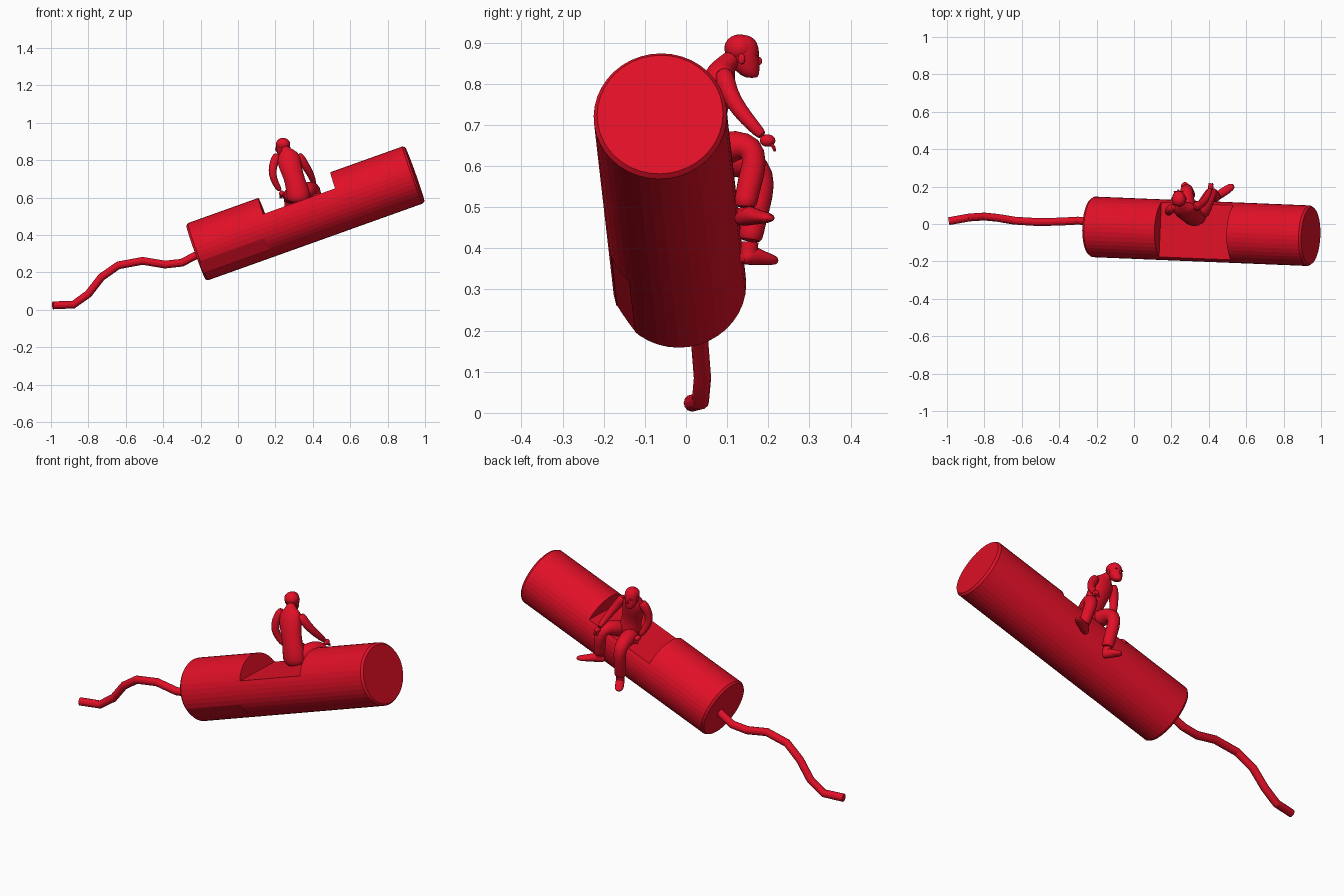
import bpy, bmesh, math
from mathutils import Vector, Matrix

if "Cube" in bpy.data.objects:
    bpy.data.objects.remove(bpy.data.objects["Cube"])

red = bpy.data.materials.new("red")
red.diffuse_color = (0.75, 0.005, 0.02, 1)
red.use_nodes = True
red.node_tree.nodes["Principled BSDF"].inputs["Base Color"].default_value = red.diffuse_color


def make(name, bm, levels=0, smooth=None):
    bmesh.ops.recalc_face_normals(bm, faces=bm.faces[:])
    me = bpy.data.meshes.new(name)
    bm.to_mesh(me)
    bm.free()
    ob = bpy.data.objects.new(name, me)
    bpy.context.collection.objects.link(ob)
    me.materials.append(red)
    if levels:
        ob.modifiers.new("round", 'SUBSURF').levels = levels
        ob.modifiers["round"].render_levels = levels
    if smooth:
        bpy.ops.object.select_all(action='DESELECT')
        ob.select_set(True)
        bpy.context.view_layer.objects.active = ob
        bpy.ops.object.shade_smooth_by_angle(angle=math.radians(smooth))
    return ob


def loft(name, sections, sides=10, side=(1, 0, 0), axis=None, levels=1, smooth=60):
    """Elliptical rings (x, y, z, radius_side, radius_other) joined along a path."""
    bm = bmesh.new()
    pts = [Vector(s[:3]) for s in sections]
    rings = []
    for i, s in enumerate(sections):
        t = Vector(axis) if axis else pts[min(i + 1, len(pts) - 1)] - pts[max(i - 1, 0)]
        t.normalize()
        u = Vector(side)
        u = (u - t * u.dot(t)).normalized()
        v = t.cross(u)
        rings.append([bm.verts.new(pts[i] + u * s[3] * math.cos(a) + v * s[-1] * math.sin(a))
                      for a in (2 * math.pi * k / sides for k in range(sides))])
    for a, b in zip(rings, rings[1:]):
        for k in range(sides):
            n = (k + 1) % sides
            bm.faces.new((a[k], a[n], b[n], b[k]))
    bm.faces.new(rings[0][::-1])
    bm.faces.new(rings[-1])
    return make(name, bm, levels, smooth)


def ball(name, loc, size, turn=0):
    bm = bmesh.new()
    m = Matrix.Translation(loc) @ Matrix.Rotation(turn, 4, 'Z') @ Matrix.Diagonal((*size, 1))
    bmesh.ops.create_uvsphere(bm, u_segments=16, v_segments=10, radius=1, matrix=m)
    return make(name, bm, 0, 60)


# tilted tube with chamfered rims
P0, P1 = Vector((-0.225, -0.015, 0.307)), Vector((0.945, -0.063, 0.725))
d = (P1 - P0).normalized()
up = (Vector((0, 0, 1)) - d * d.z).normalized()
frame = Matrix((d, up.cross(d), up)).transposed().to_4x4()
frame.translation = P0
L, R = (P1 - P0).length, 0.162
tube = loft("tube", [(*(P0 + d * s), r) for s, r in
                     ((0, R - .009), (.012, R), (L - .012, R), (L, R - .009))],
            sides=40, side=up, axis=d, levels=0, smooth=5)


def cut(name, lo, hi, roll=0):
    bm = bmesh.new()
    lo, hi = Vector(lo), Vector(hi)
    m = frame @ Matrix.Rotation(roll, 4, 'X') @ Matrix.Translation((lo + hi) / 2) \
        @ Matrix.Diagonal((*(hi - lo), 1))
    bmesh.ops.create_cube(bm, size=1, matrix=m)
    ob = make(name, bm)
    ob.hide_render = True
    ob.display_type = 'WIRE'
    ob.hide_set(True)
    mod = tube.modifiers.new(name, 'BOOLEAN')
    mod.operation, mod.solver, mod.object = 'DIFFERENCE', 'EXACT', ob


# seat notch on top and shallow recess low on the front
cut("seat_notch_cutter", (.413, -.3, .07), (.822, .3, .3))
cut("recess_cutter", (-.1, -.04, .155), (.378, .04, .3), math.radians(124))

# fuse
fuse = [(-.99, .015, .024), (-.88, .035, .028), (-.80, .04, .085), (-.73, .033, .175),
        (-.64, .018, .238), (-.51, .01, .262), (-.39, .013, .242), (-.30, .018, .252),
        (-.19, .01, .31)]
loft("fuse", [(*p, .021) for p in fuse], sides=12, side=(0, 1, 0), levels=0, smooth=20)

# torso
loft("torso", [(.325, .045, .572, .04, .035), (.325, .042, .59, .066, .055),
               (.32, .042, .63, .066, .055), (.305, .045, .69, .054, .043),
               (.285, .06, .75, .06, .045), (.272, .078, .80, .066, .045),
               (.264, .088, .833, .058, .035), (.258, .1, .85, .026, .024),
               (.25, .118, .868, .023, .023)], sides=14)

# head, nose, ears and hair
loft("head", [(.238, .160, .814, .012, .012), (.238, .156, .819, .022, .022),
              (.238, .146, .838, .032, .034), (.239, .140, .865, .036, .039),
              (.240, .137, .890, .037, .041), (.241, .135, .909, .030, .034),
              (.241, .134, .919, .014, .016)], sides=14, axis=(0, 0, 1))
ball("hair", (.241, .131, .886), (.038, .038, .034))
ball("nose", (.237, .177, .855), (.006, .008, .010))
for s in (-1, 1):
    ball("ear", (.24 + s * .036, .135, .86), (.005, .009, .013))
    ball("brow", (.238 + s * .014, .172, .871), (.012, .005, .004))

# arms and hands
arms = {"left": [(.215, .09, .832, .018), (.203, .085, .815, .027), (.187, .07, .77, .024),
                 (.182, .062, .725, .022), (.20, .075, .675, .019), (.228, .09, .632, .014)],
        "right": [(.318, .092, .832, .018), (.332, .093, .815, .027), (.358, .105, .775, .023),
                  (.383, .13, .735, .021), (.40, .165, .695, .017), (.408, .19, .67, .013)]}
for n, p in arms.items():
    loft(n + "_arm", p, sides=10, side=(1, .2, 0))
    a, b = Vector(p[-2][:3]), Vector(p[-1][:3])
    h = b + (b - a).normalized() * .012
    ball(n + "_hand", h, (.015, .019, .015))
    for k in (-1, 0, 1):
        f = h + Vector((k * .009, .006, -.006))
        loft(n + "_finger", [(*f, .0055), (*(f + Vector((0, .010, -.010))), .0055),
                             (*(f + Vector((0, .012, -.022))), .004)], sides=6)

# legs and shoes: one leg hangs straight, the other turns outward
legs = {"left": ([(.295, .04, .605, .035), (.288, .08, .617, .046), (.282, .135, .612, .041),
                  (.280, .178, .592, .036), (.281, .187, .558, .033), (.288, .172, .50, .033),
                  (.297, .158, .435, .031), (.30, .155, .415, .030)],
                 (.306, .145, .372), (.262, .222, .372)),
        "right": ([(.355, .04, .615, .035), (.368, .075, .638, .046), (.390, .125, .652, .040),
                   (.408, .160, .645, .035), (.415, .168, .61, .032), (.425, .155, .56, .031),
                   (.436, .145, .515, .029), (.437, .145, .497, .028)],
                  (.428, .138, .466), (.535, .208, .476))}
for n, (p, heel, toe) in legs.items():
    loft(n + "_leg", p, sides=12)
    a, b = Vector(heel), Vector(toe)
    f = b - a
    w = Vector((f.y, -f.x, 0))
    shoe = [(-.15, .016, .012, .004), (0, .024, .024, .010), (.25, .024, .026, .012),
            (.55, .025, .018, .004), (.85, .023, .014, 0), (1, .010, .008, -.002)]
    loft(n + "_shoe", [(*(a + f * t + Vector((0, 0, z))), r1, r2) for t, r1, r2, z in shoe],
         side=w, axis=f)
    c = a + f * .1
    loft(n + "_ankle", [(*Vector(p[-1][:3]), .022), (*(c + Vector((0, 0, .012))), .022)],
         levels=0)
